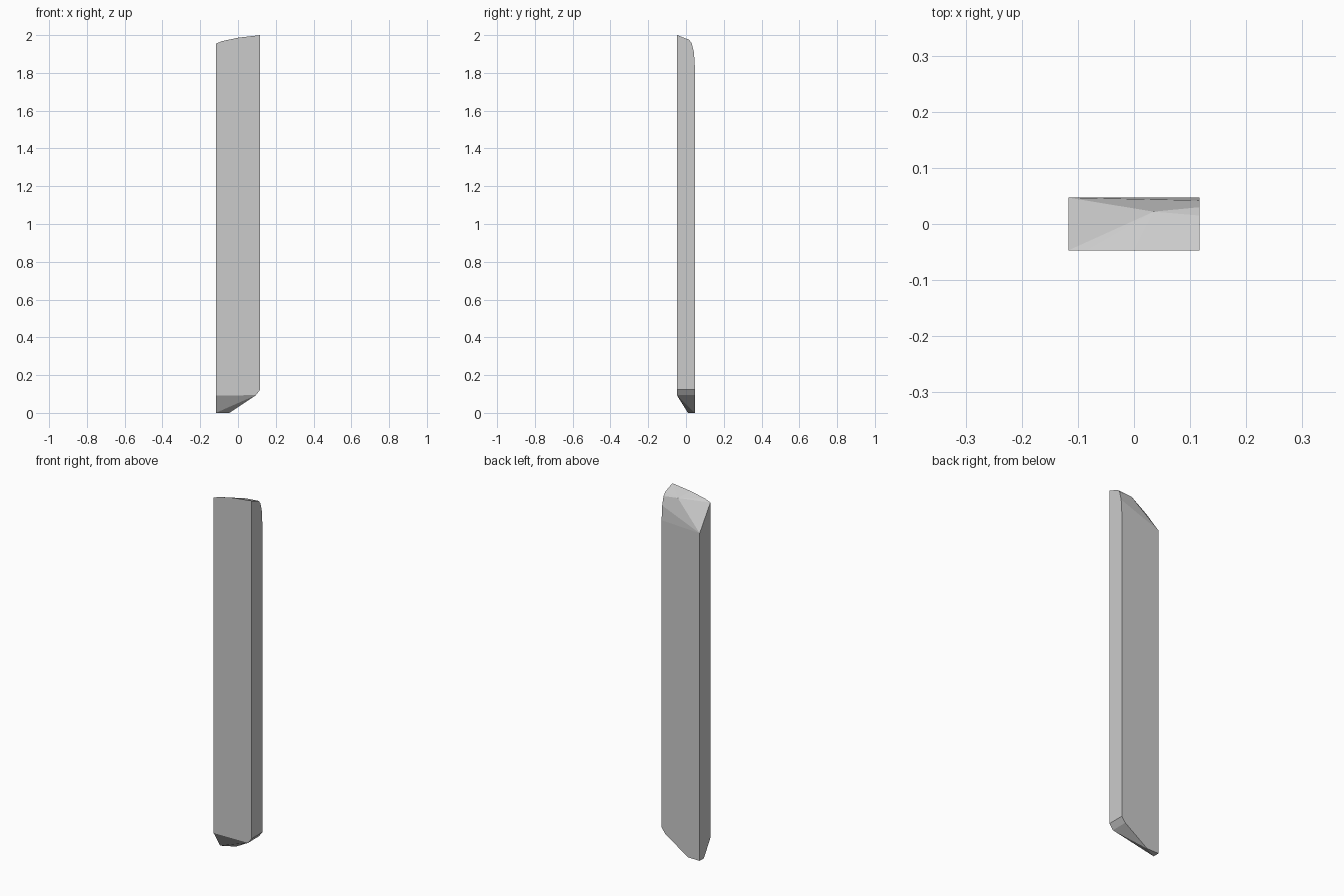
import bpy, bmesh
from math import radians

if "Cube" in bpy.data.objects:
    bpy.data.objects.remove(bpy.data.objects["Cube"])

W, D = 0.117, 0.047   # half width, half depth

# Chipped top end: front edge, right edge, back edge and the ridge point
front_top = [(-W, 1.955), (-0.085, 1.968), (0.0, 1.986), (W, 2.0)]
right_top = [(0.015, 1.976), (0.03, 1.958), (0.042, 1.91), (D, 1.83)]
points = [(x, -D, z) for x, z in front_top]
points += [(W, y, z) for y, z in right_top]
points += [(-W, D, 1.82), (0.035, 0.022, 1.966)]

# Chipped bottom end: bevelled front, small flat foot, slanted right corner
points += [(-W, -D, 0.092), (-W, 0.01, 0), (-W, D, 0), (-0.045, D, 0)]
for y in (-D, D):
    points += [(0.095, y, 0.094), (W, y, 0.123)]

# Plank: the convex solid around both ends
bm = bmesh.new()
for p in points:
    bm.verts.new(p)
bmesh.ops.convex_hull(bm, input=bm.verts[:])
bmesh.ops.dissolve_limit(bm, angle_limit=radians(0.5), verts=bm.verts[:], edges=bm.edges[:])
bmesh.ops.recalc_face_normals(bm, faces=bm.faces[:])
mesh = bpy.data.meshes.new("wooden_plank")
bm.to_mesh(mesh)
bm.free()
plank = bpy.data.objects.new("wooden_plank", mesh)
bpy.context.collection.objects.link(plank)
